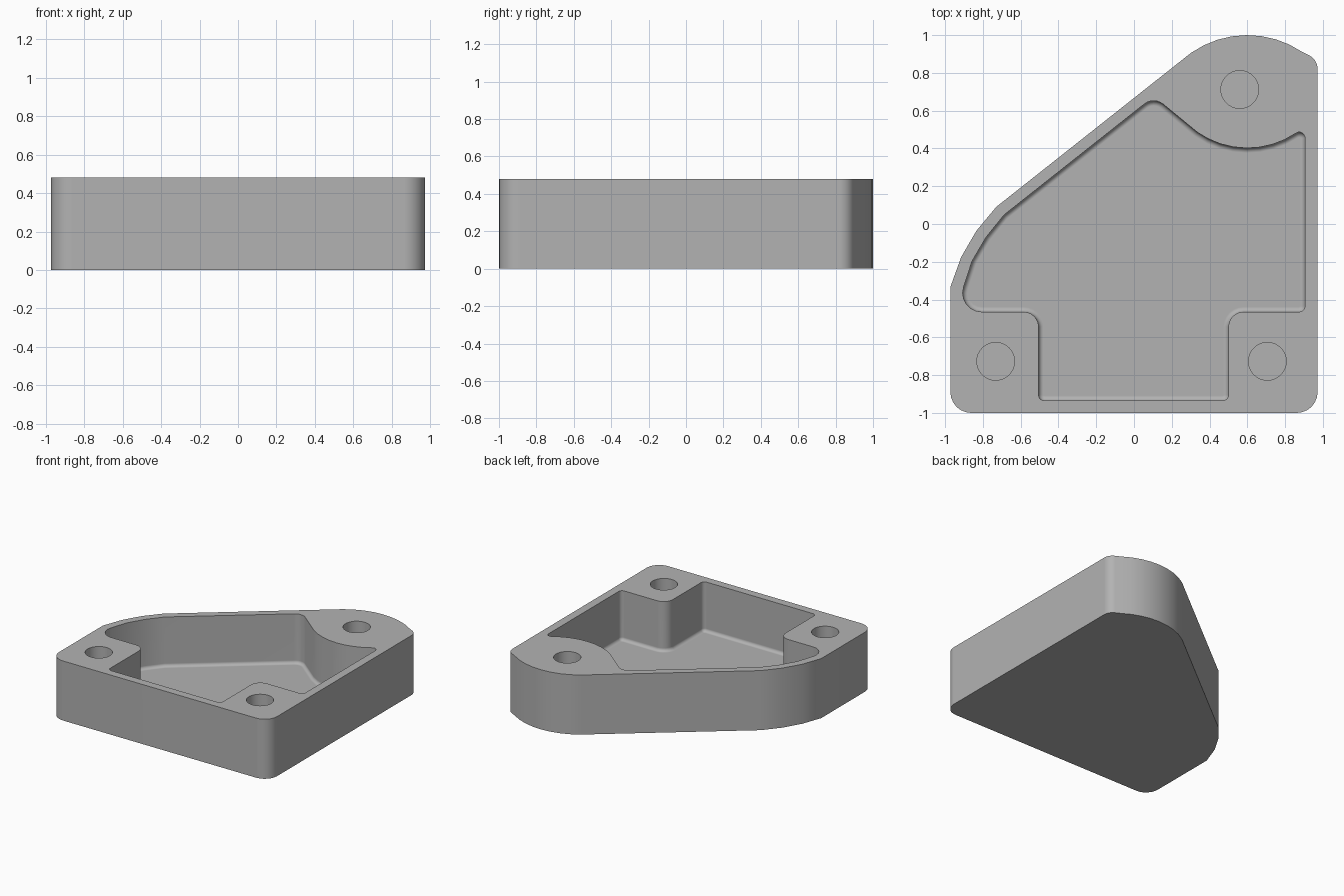
import bpy, bmesh
from math import radians, cos, sin, tan
from mathutils import Vector

if "Cube" in bpy.data.objects:
    bpy.data.objects.remove(bpy.data.objects["Cube"], do_unlink=True)

HEIGHT, FLOOR = 0.48, 0.08

grey = bpy.data.materials.new("plain grey")
grey.use_nodes = True
grey.diffuse_color = (0.45, 0.45, 0.45, 1)
grey.node_tree.nodes["Principled BSDF"].inputs["Base Color"].default_value = (0.45, 0.45, 0.45, 1)


def arc(cx, cy, r, a0, a1, n):
    """Plain points along a circular arc, angles in degrees."""
    angles = [radians(a0 + (a1 - a0) * i / n) for i in range(n + 1)]
    return [(cx + r * cos(a), cy + r * sin(a), 0) for a in angles]


def rounded(corners, steps=6):
    """Closed outline from (x, y, radius) corners."""
    out = []
    for i, (x, y, r) in enumerate(corners):
        p = Vector((x, y))
        if r == 0:
            out.append(p)
            continue
        a = (Vector(corners[i - 1][:2]) - p).normalized()
        b = (Vector(corners[(i + 1) % len(corners)][:2]) - p).normalized()
        half = a.angle(b) / 2
        centre = p + (a + b).normalized() * (r / sin(half))
        start = p + a * (r / tan(half)) - centre
        end = p + b * (r / tan(half)) - centre
        sweep = start.angle(end)
        for k in range(steps + 1):
            t = k / steps
            v = start * sin((1 - t) * sweep) + end * sin(t * sweep)
            out.append(centre + v / sin(sweep))
    return out


def prism(name, outline, z0, z1, fillet=0):
    """Upright solid, with an optional round along its lower rim."""
    bm = bmesh.new()
    base = bm.faces.new([bm.verts.new((p[0], p[1], z0)) for p in outline])
    top = bmesh.ops.extrude_face_region(bm, geom=[base])["geom"]
    moved = [v for v in top if isinstance(v, bmesh.types.BMVert)]
    bmesh.ops.translate(bm, verts=moved, vec=(0, 0, z1 - z0))
    bmesh.ops.recalc_face_normals(bm, faces=bm.faces)
    if fillet:
        rim = [e for e in bm.edges if all(abs(v.co.z - z0) < 1e-5 for v in e.verts)]
        bmesh.ops.bevel(bm, geom=rim, offset=fillet, segments=4, profile=0.5, affect='EDGES')
    mesh = bpy.data.meshes.new(name)
    bm.to_mesh(mesh)
    bm.free()
    mesh.materials.append(grey)
    ob = bpy.data.objects.new(name, mesh)
    bpy.context.collection.objects.link(ob)
    return ob


# Outer block
outer = [(-0.972, -1, 0.11), (0.972, -1, 0.11), (0.972, 0.87, 0.08)]
outer += arc(0.6, 0.48, 0.52, 56, 125, 8)
outer += [(-0.73, 0.09, 0), (-0.835, -0.037, 0), (-0.915, -0.175, 0), (-0.972, -0.333, 0)]
housing = prism("housing", rounded(outer), 0, HEIGHT)

# Pocket that leaves a thin wall and three screw bosses
pocket = [(-0.505, -0.935, 0.03), (0.5, -0.935, 0.03), (0.5, -0.465, 0.08),
          (0.905, -0.465, 0.03), (0.905, 0.51, 0.03)]
pocket += arc(0.6, 0.862, 0.46, 304, 235, 8)
pocket += [(0.105, 0.675, 0.08), (-0.688, 0.048, 0), (-0.783, -0.07, 0),
           (-0.857, -0.196, 0), (-0.945, -0.465, 0.1), (-0.505, -0.465, 0.08)]
cutters = [prism("pocket_cutter", rounded(pocket), FLOOR, HEIGHT + 0.2, 0.026)]

# Blind screw holes
for x, y in [(-0.732, -0.727), (0.706, -0.727), (0.56, 0.712)]:
    cutters.append(prism("hole_cutter", arc(x, y, 0.1, 0, 348.75, 31), FLOOR, HEIGHT + 0.2))

bpy.context.view_layer.objects.active = housing
for cutter in cutters:
    cutter.hide_render = True
    mod = housing.modifiers.new("cut", 'BOOLEAN')
    mod.operation, mod.solver, mod.object = 'DIFFERENCE', 'EXACT', cutter
    bpy.ops.object.modifier_apply(modifier=mod.name)
    bpy.data.objects.remove(cutter, do_unlink=True)

# Smooth rounds with crisp rims
bpy.ops.object.select_all(action='DESELECT')
housing.select_set(True)
bpy.ops.object.shade_smooth_by_angle(angle=radians(30))
normals = housing.modifiers.new("even_normals", 'WEIGHTED_NORMAL')
normals.keep_sharp = True
